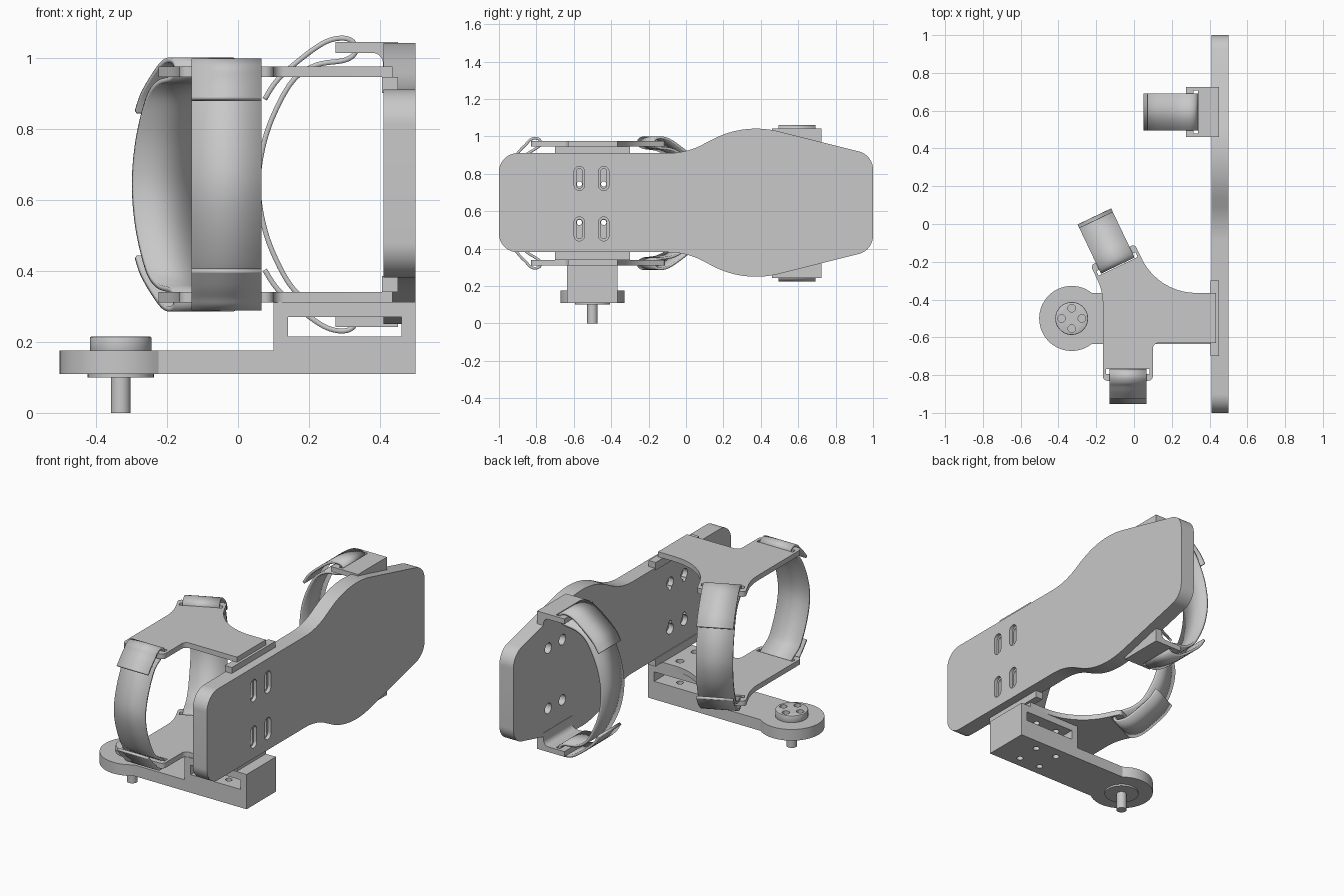
import bpy, bmesh, math
from mathutils import Vector

if "Cube" in bpy.data.objects:
    bpy.data.objects.remove(bpy.data.objects["Cube"], do_unlink=True)

grey = bpy.data.materials.new("light_grey")
grey.use_nodes = True
COLOUR = (0.58, 0.58, 0.58, 1)
grey.diffuse_color = COLOUR
grey.node_tree.nodes["Principled BSDF"].inputs["Base Color"].default_value = COLOUR

MID = 0.6425                      # height of the mirror plane between upper and lower parts
PUT = {"x": lambda p, t: (t, p[0], p[1]),
       "y": lambda p, t: (p[0], t, p[1]),
       "z": lambda p, t: (p[0], p[1], t)}


def finish(name, bm):
    bmesh.ops.recalc_face_normals(bm, faces=bm.faces)
    mesh = bpy.data.meshes.new(name)
    bm.to_mesh(mesh)
    bm.free()
    mesh.materials.append(grey)
    obj = bpy.data.objects.new(name, mesh)
    bpy.context.collection.objects.link(obj)
    return obj


def prism(name, pts, axis, a, b):
    """Extrude a flat outline along an axis from a to b."""
    bm = bmesh.new()
    ends = [[bm.verts.new(PUT[axis](p, t)) for p in pts] for t in (a, b)]
    for ring in ends:
        bm.faces.new(ring)
    for i in range(len(pts)):
        j = (i + 1) % len(pts)
        bm.faces.new((ends[0][i], ends[0][j], ends[1][j], ends[1][i]))
    return finish(name, bm)


def rounded(corners, steps=10):
    """Polygon of (u, v, radius) corners with filleted points."""
    out = []
    for i, (u, v, r) in enumerate(corners):
        p = Vector((u, v))
        if r == 0:
            out.append(p)
            continue
        d1 = (Vector(corners[i - 1][:2]) - p).normalized()
        d2 = (Vector(corners[(i + 1) % len(corners)][:2]) - p).normalized()
        half = d1.angle(d2) / 2
        centre = p + (d1 + d2).normalized() * (r / math.sin(half))
        s = p + d1 * (r / math.tan(half)) - centre
        e = p + d2 * (r / math.tan(half)) - centre
        turn = math.pi - 2 * half
        for k in range(steps + 1):
            w = turn * k / steps
            out.append(centre + (s * math.sin(turn - w) + e * math.sin(w)) / math.sin(turn))
    return out


def circle(u, v, r, n=32):
    return [(u + r * math.cos(k * math.tau / n), v + r * math.sin(k * math.tau / n)) for k in range(n)]


def box(u0, u1, v0, v1, r=0):
    return rounded([(u0, v0, r), (u1, v0, r), (u1, v1, r), (u0, v1, r)])


def cut(obj, pts, axis, a, b):
    cutter = prism("cutter", pts, axis, a, b)
    cutter.hide_render = True
    mod = obj.modifiers.new("cut", "BOOLEAN")
    mod.operation, mod.solver, mod.object = "DIFFERENCE", "EXACT", cutter
    bpy.context.view_layer.objects.active = obj
    bpy.ops.object.modifier_apply(modifier=mod.name)
    bpy.data.objects.remove(cutter, do_unlink=True)


def smooth_path(pts, n=6):
    pts = [Vector(p) for p in pts]
    ext = [pts[0]] + pts + [pts[-1]]
    out = []
    for p0, p1, p2, p3 in zip(ext, ext[1:], ext[2:], ext[3:]):
        for k in range(n):
            t = k / n
            out.append(0.5 * (2 * p1 + (p2 - p0) * t + (2 * p0 - 5 * p1 + 4 * p2 - p3) * t * t
                              + (3 * p1 - p0 - 3 * p2 + p3) * t ** 3))
    return out + [pts[-1]]


def strap(name, half, origin, direction, width=0.197, scale=1):
    """Ribbon looped through upper and lower slots; half runs from flap end to mid height."""
    path = smooth_path(half + [(u, -h) for u, h in reversed(half[:-1])])
    d = Vector((*direction, 0)).normalized()
    side = Vector((-d.y, d.x, 0)) * width / 2
    bm = bmesh.new()
    rows = []
    for u, h in path:
        c = Vector((*origin, MID + h * scale)) + d * u
        rows.append((bm.verts.new(c - side), bm.verts.new(c + side)))
    for a, b in zip(rows, rows[1:]):
        bm.faces.new((a[0], a[1], b[1], b[0]))
    obj = finish(name, bm)
    mod = obj.modifiers.new("thickness", "SOLIDIFY")
    mod.thickness, mod.offset = 0.014, 0


def flip(z, lower):
    return 2 * MID - z if lower else z


# Long foot-shaped side plate
upper = [(-1, .265, .1), (0.003, .265, .4), (0.31, .4275, .5), (1, .255, .1)]
outline = upper + [(y, -h, r) for y, h, r in reversed(upper)]
plate = prism("side_plate", rounded([(y, MID + 0.003 + h, r) for y, h, r in outline], 14), "x", 0.41, 0.5)
for y in (-0.57, -0.44):
    for mid, hole in ((0.775, 0.745), (0.505, 0.54)):
        cut(plate, box(y - .028, y + .028, mid - .064, mid + .064, .0279), "x", 0.48, 0.6)
        cut(plate, box(y - .016, y + .016, mid - .052, mid + .052, .0159), "x", 0.455, 0.6)
        cut(plate, circle(y, hole, .014), "x", 0.3, 0.6)
        cut(plate, circle(y, mid, .03), "x", 0.3, 0.44)
for y in (0.55, 0.68):
    for z in (0.82, 0.47):
        cut(plate, circle(y, z, .03), "x", 0.3, 0.46)

# Y-shaped arm brackets, upper and lower
DIAG = Vector((-0.43, 0.90)).normalized()
EDGE = Vector((DIAG.y, -DIAG.x))
SLOT = Vector((-0.10, -0.19))
end_l, end_r = SLOT + DIAG * .03 - EDGE * .13, SLOT + DIAG * .03 + EDGE * .13
arm = rounded([(0.435, -0.63, 0), (0.10, -0.63, .03), (0.10, -0.83, .025), (-0.165, -0.83, .025),
               (-0.165, -0.355, .3), (*end_l, .02), (*end_r, .02), (0.127, -0.365, .32), (0.435, -0.365, 0)])
for lower in (False, True):
    tag = "lower" if lower else "upper"
    z0, z1 = sorted((flip(0.945, lower), flip(0.975, lower)))
    bracket = prism(tag + "_arm_bracket", arm, "z", z0, z1)
    cut(bracket, box(-0.148, 0.083, -0.793, -0.767), "z", 0, 2)
    slot = [SLOT + DIAG * a + EDGE * b for a, b in ((-.038, -.115), (-.038, .115), (-.01, .115), (-.01, -.115))]
    cut(bracket, slot, "z", 0, 2)
    if lower:
        for x in (0.2, 0.34):
            for y in (-0.57, -0.43):
                cut(bracket, circle(x, y, .022), "z", 0, 2)
    # Spacer strip between bracket and side plate
    zs = sorted((flip(0.90, lower), flip(0.945, lower)))
    prism(tag + "_spacer", box(0.405, 0.45, -0.70, -0.30), "z", *zs)

    # Foot strap bracket with a filleted root
    prof = [(0.275, 1.043, 0), (0.45, 1.043, 0), (0.45, 0.94, 0), (0.408, 0.94, 0), (0.408, 1.013, .03), (0.275, 1.013, 0)]
    foot = prism(tag + "_foot_bracket", [(p[0], flip(p[1], lower)) for p in rounded(prof)], "y", 0.46, 0.725)
    cut(foot, box(0.315, 0.34, 0.478, 0.707), "z", 0, 2)

# Straps, each described from the outer flap to its mid height
long_half = [(.23, .24), (.195, .293), (.135, .348), (.065, .398), (.015, .412), (-.018, .402), (-.025, .372),
             (.005, .35), (.085, .336), (.15, .293), (.203, .2), (.235, .105), (.248, 0)]
short_half = [(.122, .24), (.085, .285), (.055, .315), (.035, .337), (.008, .348), (-.018, .338), (-.022, .312),
              (.01, .288), (.06, .252), (.105, .17), (.136, .08), (.147, 0)]
strap("foot_strap", long_half, (0.305, 0.593), (-1, 0))
strap("rear_arm_strap", long_half, SLOT, DIAG, scale=0.85)
strap("front_arm_strap", short_half, (-0.032, -0.80), (0, -1))

# Base: window block, swing bar and round end
block = prism("base_block", box(0.10, 0.50, 0.11, 0.312), "y", -0.635, -0.365)
cut(block, box(0.14, 0.46, 0.215, 0.27), "y", -1, 0)
for x in (0.2, 0.34):
    for y in (-0.57, -0.43):
        cut(block, circle(x, y, .018), "z", 0, 1)
HX, HY = -0.33, -0.50
a0 = math.asin(0.135 / 0.172)
arc = [a0 + k * (math.tau - 2 * a0) / 40 for k in range(41)]
bar = [(HX + .172 * math.cos(a), HY + .172 * math.sin(a)) for a in arc]
prism("swing_bar", bar + [(0.10, -0.635), (0.10, -0.365)], "z", 0.11, 0.175)

# Pivot hub with four holes, lower flange and pin
hub = prism("pivot_hub", circle(HX, HY, .087, 48), "z", 0.17, 0.215)
mod = hub.modifiers.new("soft_rim", "BEVEL")
mod.width, mod.segments = 0.005, 2
bpy.context.view_layer.objects.active = hub
bpy.ops.object.modifier_apply(modifier=mod.name)
for dx, dy in ((1, 0), (-1, 0), (0, 1), (0, -1)):
    cut(hub, circle(HX + dx * .054, HY + dy * .054, .02), "z", 0.19, 0.3)
prism("pivot_flange", circle(HX, HY, .093, 48), "z", 0.10, 0.112)
prism("pivot_pin", circle(HX, HY, .028), "z", 0.0, 0.105)

# Smooth curved faces, keep edges crisp
bpy.ops.object.select_all(action="DESELECT")
for obj in bpy.context.collection.objects:
    if obj.type == "MESH":
        obj.select_set(True)
        bpy.context.view_layer.objects.active = obj
bpy.ops.object.shade_smooth_by_angle(angle=math.radians(30))
